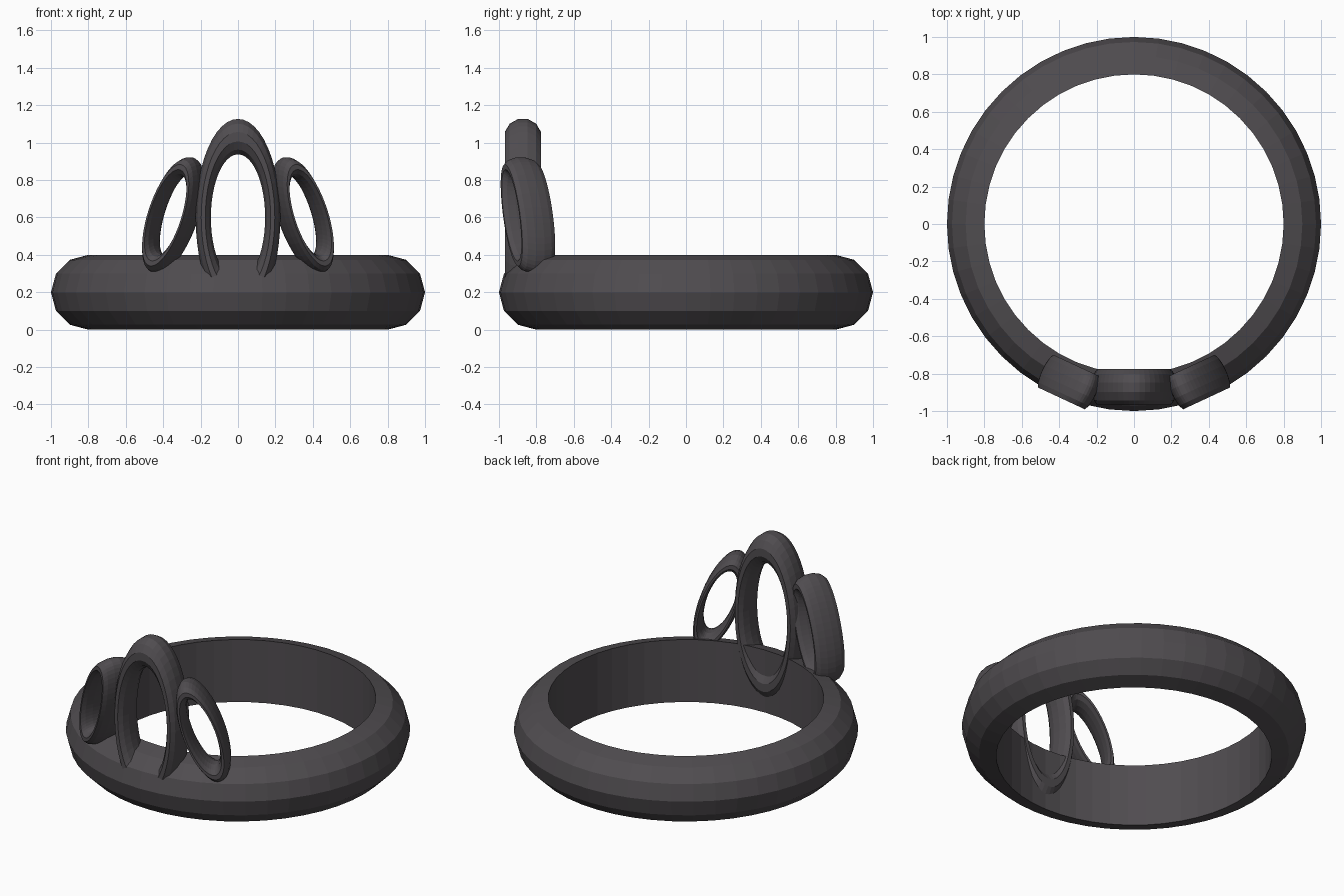
import bpy
from math import cos, sin, pi, radians
from mathutils import Matrix

if "Cube" in bpy.data.objects:
    bpy.data.objects.remove(bpy.data.objects["Cube"])

metal = bpy.data.materials.new("dark_metal")
metal.diffuse_color = (0.08, 0.073, 0.08, 1)
metal.use_nodes = True
metal.node_tree.nodes["Principled BSDF"].inputs["Base Color"].default_value = metal.diffuse_color


def lathe(name, profile, segs):
    """Revolve a closed (radius, height) profile around z."""
    n = len(profile)
    verts = [(r * cos(2 * pi * i / segs), r * sin(2 * pi * i / segs), h)
             for i in range(segs) for r, h in profile]
    faces = [(i * n + j, (i + 1) % segs * n + j,
              (i + 1) % segs * n + (j + 1) % n, i * n + (j + 1) % n)
             for i in range(segs) for j in range(n)]
    mesh = bpy.data.meshes.new(name)
    mesh.from_pydata(verts, [], faces)
    mesh.materials.append(metal)
    ob = bpy.data.objects.new(name, mesh)
    bpy.context.collection.objects.link(ob)
    return ob


def loop(name, centre, width, height, depth, ratio, lean=0, yaw=0):
    """Upright oval ring facing -y; width and height are outer half sizes."""
    minor = (1 - ratio) / 2
    prof = [(1 - minor + minor * cos(radians(15 + 30 * k)),
             depth * sin(radians(15 + 30 * k))) for k in range(12)]
    ob = lathe(name, prof, 48)
    ob.data.transform(Matrix.Translation(centre)
                      @ Matrix.Rotation(radians(yaw), 4, 'Z')
                      @ Matrix.Rotation(radians(lean), 4, 'Y')
                      @ Matrix.Diagonal((width, 1, height, 1))
                      @ Matrix.Rotation(radians(90), 4, 'X'))


# Band: half-round outside, flat inside
lathe("band", [(0.8 + 0.2 * cos(radians(a)), 0.2 + 0.2 * sin(radians(a)))
               for a in range(-90, 91, 30)], 48)

# Tall centre loop and two leaning side loops
loop("centre_loop", (0, -0.872, 0.6), 0.228, 0.53, 0.1, 0.63)
for side, s in (("left", -1), ("right", 1)):
    loop(side + "_loop", (s * 0.347, -0.845, 0.612), 0.118, 0.328, 0.1, 0.66,
         lean=-s * 20, yaw=s * 25)
